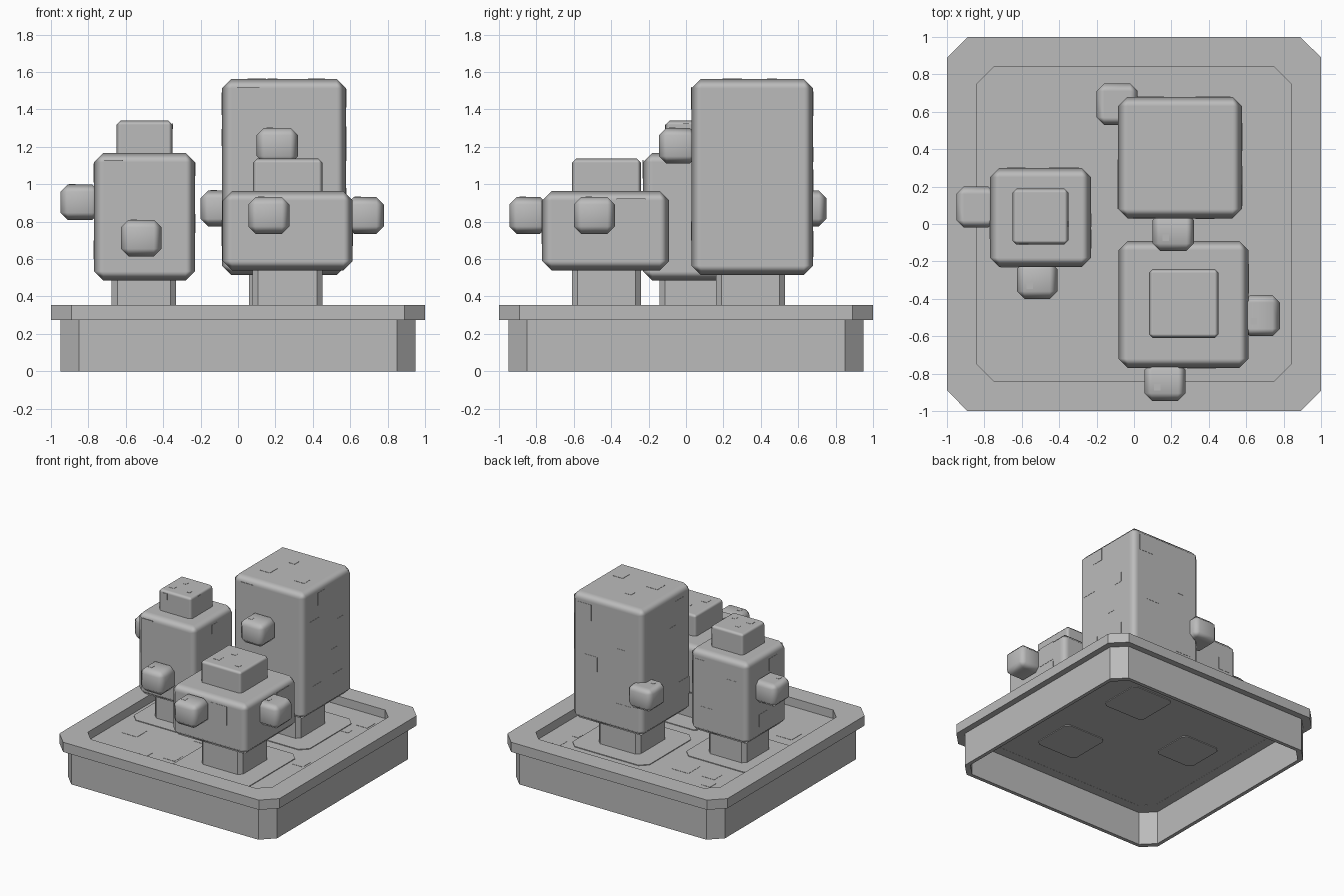
import bpy, bmesh, math
from mathutils import Vector

if "Cube" in bpy.data.objects:
    bpy.data.objects.remove(bpy.data.objects["Cube"])

grey = bpy.data.materials.new("plain grey")
grey.diffuse_color = (0.5, 0.5, 0.5, 1)
grey.use_nodes = True
grey.node_tree.nodes["Principled BSDF"].inputs["Base Color"].default_value = grey.diffuse_color


def finish(name, bm, smooth=False):
    bmesh.ops.recalc_face_normals(bm, faces=bm.faces)
    me = bpy.data.meshes.new(name)
    bm.to_mesh(me)
    bm.free()
    me.materials.append(grey)
    ob = bpy.data.objects.new(name, me)
    bpy.context.collection.objects.link(ob)
    if smooth:
        for p in me.polygons:
            p.use_smooth = True
        ob.modifiers.new("normals", 'WEIGHTED_NORMAL').weight = 100
    return ob


def box(name, x0, x1, y0, y1, z0, z1, bevel):
    """Box with softly shaded chamfers on every edge."""
    bm = bmesh.new()
    bmesh.ops.create_cube(bm, size=1)
    for v in bm.verts:
        v.co = ((x0 + x1) / 2 + v.co.x * (x1 - x0), (y0 + y1) / 2 + v.co.y * (y1 - y0),
                (z0 + z1) / 2 + v.co.z * (z1 - z0))
    bmesh.ops.bevel(bm, geom=bm.edges[:], offset=bevel, segments=1, affect='EDGES')
    return finish(name, bm, True)


def octagon(cx, cy, hx, hy, c, z):
    pts = [(hx, hy - c), (hx - c, hy), (c - hx, hy), (-hx, hy - c),
           (-hx, c - hy), (c - hx, -hy), (hx - c, -hy), (hx, c - hy)]
    return [(cx + x, cy + y, z) for x, y in pts]


def loft(name, rings, closed=False, caps=(False, False)):
    """Skin between chamfered square rings."""
    bm = bmesh.new()
    vs = [[bm.verts.new(p) for p in r] for r in rings]
    pairs = list(zip(vs, vs[1:])) + ([(vs[-1], vs[0])] if closed else [])
    for a, b in pairs:
        for i in range(8):
            j = (i + 1) % 8
            bm.faces.new((a[i], a[j], b[j], b[i]))
    for on, r in zip(caps, (vs[0], vs[-1])):
        if on:
            bm.faces.new(r)
    return finish(name, bm)


def patches(name, axis, sign, level, spots):
    """Thin square plates on a face; spots are (u, v, size) in the face plane."""
    bm = bmesh.new()
    for u, v, s in spots:
        new = bmesh.ops.create_cube(bm, size=1)["verts"]
        for w in new:
            co = [u + w.co.x * s, v + w.co.y * s]
            co.insert(axis, level + sign * w.co.z * 0.004)
            w.co = Vector(co)
    finish(name, bm)


# planter: open-bottomed wall, overhanging rim, soil
loft("planter_wall", [octagon(0, 0, .95, .95, .1, 0), octagon(0, 0, .95, .95, .1, .28),
                      octagon(0, 0, .92, .92, .1, .28), octagon(0, 0, .92, .92, .1, 0)], True)
loft("planter_rim", [octagon(0, 0, 1, 1, .11, .275), octagon(0, 0, 1, 1, .11, .355),
                     octagon(0, 0, .84, .84, .09, .355), octagon(0, 0, .84, .84, .09, .275)], True)
loft("soil", [octagon(0, 0, .9, .9, .1, .276), octagon(0, 0, .9, .9, .1, .285)], caps=(True, True))
patches("soil_patches", 2, 1, .285, [
    (-.655, .64, .08), (-.59, .5, .11), (-.35, .5, .15), (.69, .67, .1), (.64, .5, .06),
    (-.15, -.27, .07), (-.645, -.42, .14), (-.155, -.625, .11), (-.355, -.685, .07), (.69, -.165, .1)])

# cacti: soil pad, stalk, body, optional head, two arms each
cacti = {
    "left": dict(pad=(-.5, .035, .31, .29), stalk=(-.503, .03, .172, .172),
                 body=(-.77, -.23, -.23, .30, .485, 1.168), head=(-.65, -.35, -.11, .19, 1.1, 1.34),
                 arms=[(-.95, -.74, -.02, .2, .808, 1.0), (-.625, -.41, -.40, -.2, .615, .81)]),
    "tall": dict(pad=(.25, .345, .35, .33), stalk=(.25, .345, .19, .185),
                 body=(-.085, .577, .03, .68, .515, 1.563), head=None,
                 arms=[(.10, .32, -.145, .06, 1.11, 1.302), (-.2, .02, .53, .75, .775, .967)]),
    "front": dict(pad=(.265, -.425, .345, .355), stalk=(.265, -.425, .187, .185),
                  body=(-.082, .613, -.77, -.09, .54, .963), head=(.08, .453, -.61, -.24, .9, 1.137),
                  arms=[(.58, .78, -.6, -.38, .735, .932), (.055, .275, -.945, -.74, .735, .932)]),
}
for key, c in cacti.items():
    x, y, hx, hy = c["pad"]
    loft(key + "_soil_pad", [octagon(x, y, hx, hy, .06, .28), octagon(x, y, hx, hy, .06, .291)], caps=(False, True))
    x, y, hx, hy = c["stalk"]
    loft(key + "_stalk", [octagon(x, y, hx, hy, .03, .27), octagon(x, y, hx, hy, .03, .6)], caps=(True, True))
    box(key + "_body", *c["body"], .05)
    if c["head"]:
        box(key + "_head", *c["head"], .022)
    for i, a in enumerate(c["arms"]):
        box(f"{key}_arm_{i + 1}", *a, .04)
        # small patch on top of each arm, on its outer half
        ax, ay = (a[0] + a[1]) / 2 - .04, (a[2] + a[3]) / 2 - .03
        patches(f"{key}_arm_patch_{i + 1}", 2, 1, a[5], [(ax, ay, .035)])

# square patches on the tall cactus
patches("tall_front_patches", 1, -1, .03, [(.055, 1.46, .12), (.38, .75, .1), (.1, .75, .1)])
patches("tall_right_patches", 0, 1, .577, [(.26, 1.46, .1), (.165, 1.24, .135), (.5, 1.165, .08),
                                           (.425, .945, .07), (.2, .71, .115), (.47, .7, .14)])
patches("tall_back_patches", 1, 1, .68, [(.45, 1.43, .13), (.11, 1.16, .08), (.39, 1.02, .12), (.09, .68, .14)])
patches("tall_left_patches", 0, -1, -.085, [(.2, 1.43, .12), (.3, 1.25, .09), (.15, .74, .14)])
patches("tall_top_patches", 2, 1, 1.563, [(.185, .46, .055), (.1, .25, .1), (.42, .24, .09)])
# patches on the front cactus
patches("front_front_patches", 1, -1, -.77, [(.36, .835, .155), (.235, .72, .08)])
patches("front_right_patches", 0, 1, .613, [(-.295, .845, .155), (-.255, .71, .08)])
patches("front_left_patches", 0, -1, -.082, [(-.55, .82, .13), (-.3, .7, .08)])
patches("front_top_patches", 2, 1, 1.137, [(.17, -.5, .055), (.365, -.515, .045), (.23, -.37, .035)])
# patches on the left cactus
patches("left_front_patches", 1, -1, -.23, [(-.665, 1.08, .1), (-.49, .64, .07)])
patches("left_right_patches", 0, 1, -.23, [(-.08, .79, .1), (.02, 1.08, .07)])
patches("left_back_patches", 1, 1, .30, [(-.34, 1.05, .09), (-.63, .95, .1), (-.4, .66, .11)])
patches("left_left_patches", 0, -1, -.77, [(-.03, 1.06, .1), (.1, .65, .1)])
patches("left_top_patches", 2, 1, 1.34, [(-.535, .085, .03), (-.575, -.02, .045), (-.43, -.02, .035)])
patches("left_head_front_patch", 1, -1, -.11, [(-.59, 1.295, .05)])
patches("left_head_right_patch", 0, 1, -.35, [(0, 1.31, .03)])
